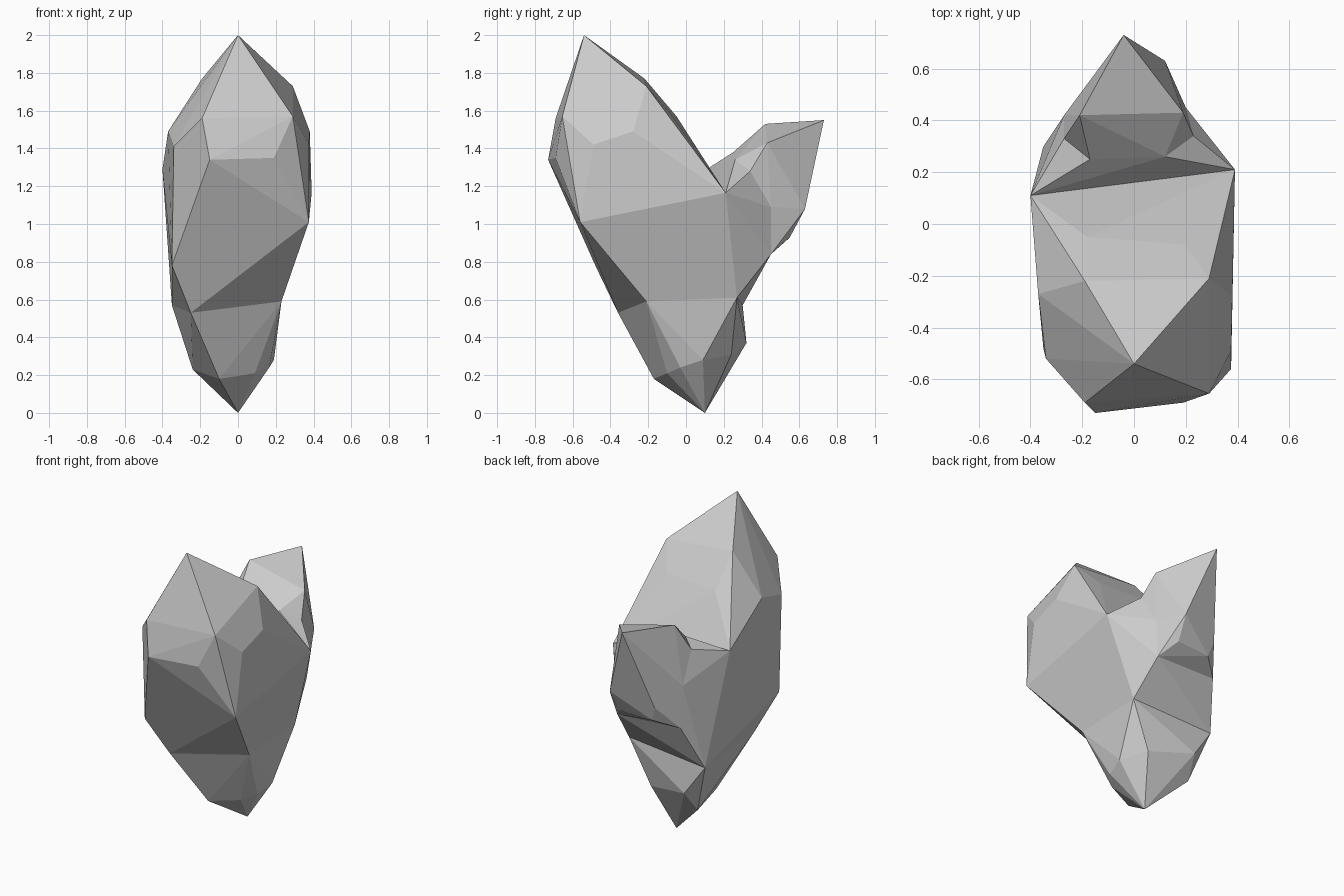
import bpy, bmesh, math

if "Cube" in bpy.data.objects:
    bpy.data.objects.remove(bpy.data.objects["Cube"])


def faceted_hull(name, points):
    """Flat-faced chunk of rock wrapped around its corner points."""
    bm = bmesh.new()
    for p in points:
        bm.verts.new(p)
    res = bmesh.ops.convex_hull(bm, input=bm.verts)
    loose = {v for v in res["geom_interior"] + res["geom_unused"]
             if isinstance(v, bmesh.types.BMVert) and v.is_valid}
    bmesh.ops.delete(bm, geom=list(loose), context='VERTS')
    # merge nearly coplanar triangles into broad facets
    bmesh.ops.dissolve_limit(bm, angle_limit=math.radians(3),
                             verts=bm.verts, edges=bm.edges)
    bmesh.ops.recalc_face_normals(bm, faces=bm.faces)
    mesh = bpy.data.meshes.new(name)
    bm.to_mesh(mesh)
    bm.free()
    obj = bpy.data.objects.new(name, mesh)
    bpy.context.collection.objects.link(obj)
    return obj


# Shared sections where the chunks meet
waist_front = [(.23, -.21, .59), (-.25, -.36, .53)]
waist_back = [(-.35, .30, .57), (.23, .27, .61)]
cleft = [(.39, .21, 1.165), (-.40, .11, 1.29)]
neck = [(.12, .26, 1.34), (-.17, .25, 1.38), (.23, .34, 1.28), (.20, .45, 1.09),
        (.19, .45, .84), (-.26, .43, .86), (-.27, .42, 1.14), (-.27, .33, 1.35)]

# Tall front lobe: peak, shoulders, brow, chin
peak = [(0, -.54, 2.0), (.29, -.21, 1.73), (-.19, -.22, 1.77)]
shoulders = [(-.18, -.05, 1.57), (.20, -.08, 1.58), (-.37, -.27, 1.49),
             (.38, -.28, 1.49), (-.34, -.52, 1.41), (.375, -.49, 1.42)]
brow = [(-.19, -.69, 1.56), (.29, -.655, 1.57), (-.15, -.73, 1.34), (.19, -.69, 1.35)]
chin = [(.375, -.56, 1.01), (-.35, -.48, .78)]
faceted_hull("front_lobe", peak + shoulders + brow + chin + cleft + waist_front + waist_back)

# Tapered base standing on one point
foot = [(0, .10, 0), (-.10, -.17, .18), (.09, -.10, .21), (.165, -.03, .24),
        (.19, .09, .28), (.09, .24, .31), (-.21, .32, .37), (-.24, .22, .23)]
faceted_hull("base", foot + waist_front + waist_back)

# Small back lobe: root and pointed tip
faceted_hull("back_lobe_root", neck + cleft + waist_back)
tip = [(-.04, .73, 1.55), (-.21, .42, 1.53), (.19, .43, 1.43), (.12, .63, 1.08),
       (.11, .55, .93), (-.13, .54, .92), (-.16, .56, 1.02)]
faceted_hull("back_lobe_tip", neck + tip)
